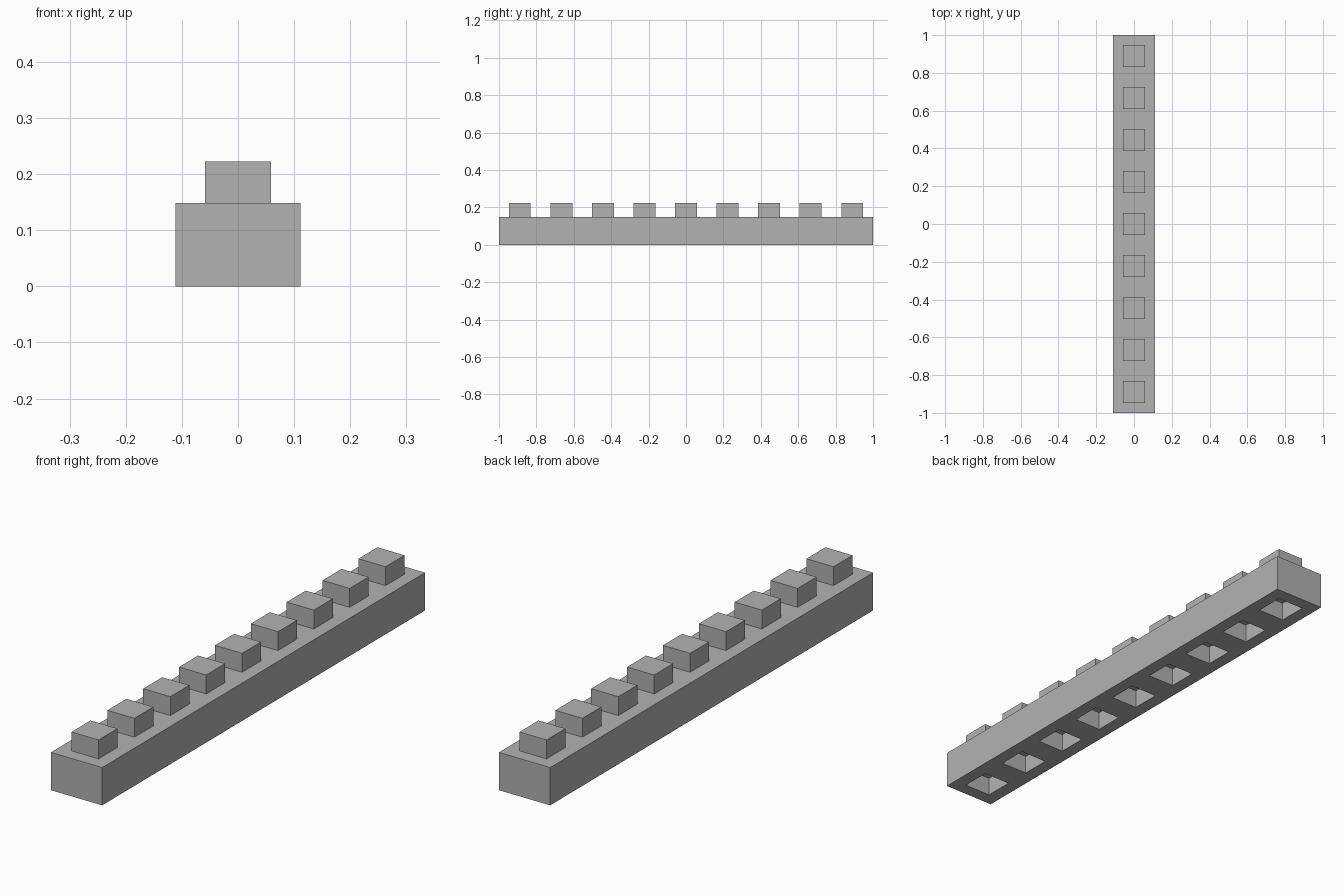
import bpy
import bmesh
from mathutils import Matrix, Vector

COUNT = 9               # studs along the beam
CELL = 2 / COUNT        # width of the beam and pitch of the studs
HEIGHT = CELL * 2 / 3   # beam height
STUD = CELL / 3         # stud and socket size

if "Cube" in bpy.data.objects:
    bpy.data.objects.remove(bpy.data.objects["Cube"])

grey = bpy.data.materials.new("mid_grey")
grey.use_nodes = True
colour = (0.448, 0.448, 0.448, 1)
grey.diffuse_color = colour
grey.node_tree.nodes["Principled BSDF"].inputs["Base Color"].default_value = colour


def add_cell(bm, y):
    """One beam segment with a square stud on top and a matching socket below."""
    place = Matrix.Translation((0, y, HEIGHT / 2)) @ Matrix.Diagonal((CELL, CELL, HEIGHT, 1))
    verts = bmesh.ops.create_cube(bm, size=1, matrix=place)["verts"]
    faces = {f for v in verts for f in v.link_faces}
    for face in [f for f in faces if abs(f.normal.z) > 0.5]:
        # Ring around the stud or socket
        bmesh.ops.inset_region(bm, faces=[face], thickness=(CELL - STUD) / 2)
        # Both the stud and the socket floor are pushed upward
        bmesh.ops.inset_region(bm, faces=[face], thickness=0)
        bmesh.ops.translate(bm, verts=face.verts[:], vec=Vector((0, 0, STUD)))


# Studded beam
bm = bmesh.new()
for i in range(COUNT):
    add_cell(bm, (i - (COUNT - 1) / 2) * CELL)

# Join the segments into a single shell, dropping the walls between them
bm.normal_update()
inner = [f for f in bm.faces
         if abs(f.normal.y) > 0.5
         and f.calc_area() > CELL * HEIGHT * 0.9
         and abs(f.calc_center_median().y) < 0.99]
bmesh.ops.delete(bm, geom=inner, context='FACES')
bmesh.ops.remove_doubles(bm, verts=bm.verts[:], dist=0.0001)
bmesh.ops.recalc_face_normals(bm, faces=bm.faces[:])

mesh = bpy.data.meshes.new("studded_beam")
bm.to_mesh(mesh)
bm.free()
mesh.materials.append(grey)
beam = bpy.data.objects.new("studded_beam", mesh)
bpy.context.collection.objects.link(beam)
